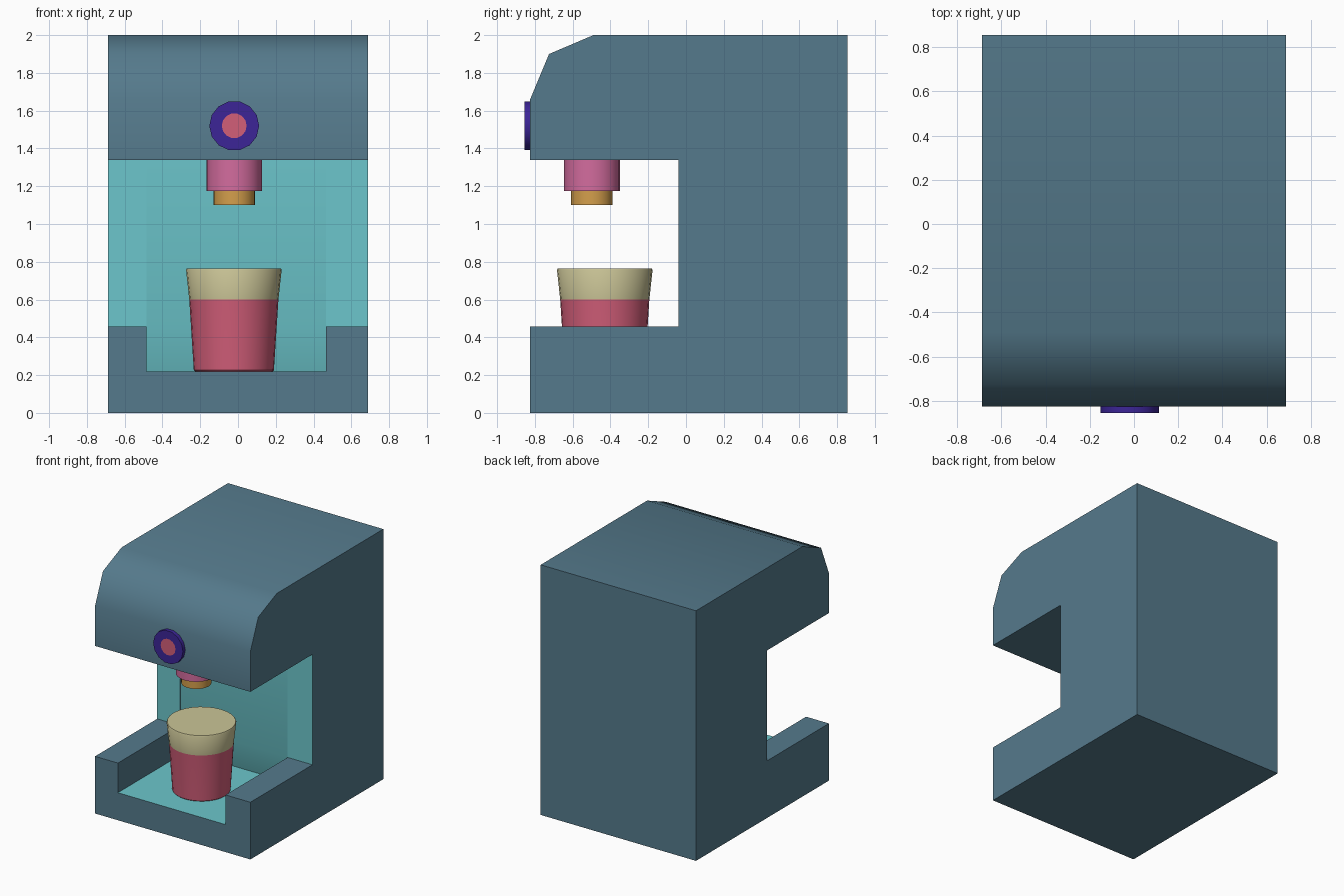
import bpy, bmesh, math
from mathutils import Matrix

if "Cube" in bpy.data.objects:
    bpy.data.objects.remove(bpy.data.objects["Cube"])


def srgb(h):
    vals = [int(h[i:i + 2], 16) / 255 for i in (0, 2, 4)]
    return [v / 12.92 if v <= 0.04045 else ((v + 0.055) / 1.055) ** 2.4 for v in vals] + [1]


def material(name, h):
    m = bpy.data.materials.new(name)
    m.diffuse_color = srgb(h)
    m.use_nodes = True
    m.node_tree.nodes["Principled BSDF"].inputs["Base Color"].default_value = m.diffuse_color
    return m


slate = material("slate_blue", "557A8C")
teal = material("teal", "6CC6CC")
rose = material("rose", "D25E79")
cream = material("cream", "CBC597")
pink = material("pink", "D36C9E")
amber = material("amber", "D49F4C")
purple = material("purple", "3C2597")


def finish(name, bm, mats, angle=None):
    bmesh.ops.recalc_face_normals(bm, faces=bm.faces)
    me = bpy.data.meshes.new(name)
    bm.to_mesh(me)
    bm.free()
    for m in mats:
        me.materials.append(m)
    ob = bpy.data.objects.new(name, me)
    bpy.context.collection.objects.link(ob)
    if angle:
        smooth(ob, angle)
    return ob


def smooth(ob, angle):
    bpy.ops.object.select_all(action='DESELECT')
    ob.select_set(True)
    bpy.context.view_layer.objects.active = ob
    bpy.ops.object.shade_smooth_by_angle(angle=math.radians(angle))


def extrude_profile(name, pts, x0, x1, mats):
    """Extrude a side (y, z) outline along x."""
    bm = bmesh.new()
    face = bm.faces.new([bm.verts.new((x0, y, z)) for y, z in pts])
    ext = bmesh.ops.extrude_face_region(bm, geom=[face])
    verts = [v for v in ext["geom"] if isinstance(v, bmesh.types.BMVert)]
    bmesh.ops.translate(bm, verts=verts, vec=(x1 - x0, 0, 0))
    return finish(name, bm, mats)


def lathe(name, pts, n, mats, loc, front=False, rule=None):
    """Closed turned solid from (radius, height); front=True points it to -y."""
    bm = bmesh.new()
    rings = [[bm.verts.new((r * math.cos(2 * math.pi * i / n),
                            r * math.sin(2 * math.pi * i / n), z)) for i in range(n)]
             for r, z in pts]
    for a, b in zip(rings, rings[1:]):
        for i in range(n):
            j = (i + 1) % n
            bm.faces.new((a[i], a[j], b[j], b[i]))
    bm.faces.new(rings[0][::-1])
    bm.faces.new(rings[-1])
    if rule:
        for f in bm.faces:
            f.material_index = int(rule(f))
    mat = Matrix.Translation(loc)
    if front:
        mat = mat @ Matrix.Rotation(math.pi / 2, 4, 'X')
    bmesh.ops.transform(bm, matrix=mat, verts=bm.verts)
    return finish(name, bm, mats, 35)


# Housing: C-shaped side outline with a rounded brow
body = extrude_profile("housing", [
    (-0.825, 0), (0.855, 0), (0.855, 2), (-0.49, 2), (-0.725, 1.9), (-0.825, 1.66),
    (-0.825, 1.34), (-0.04, 1.34), (-0.04, 0.457), (-0.825, 0.457)],
    -0.687, 0.687, [slate, teal])

# Tray channel and back panel cut
cutter = extrude_profile("channel_cutter", [
    (-1, 0.22), (0.03, 0.22), (-0.036, 0.457), (-0.036, 1.338), (-1, 1.338)],
    -0.485, 0.467, [slate, teal])
cutter.hide_render = True
mod = body.modifiers.new("channel", 'BOOLEAN')
mod.operation, mod.solver = 'DIFFERENCE', 'EXACT'
# The cutter stops short of the brow, which overhangs it at z = 1.34
mod.object = cutter
bpy.context.view_layer.objects.active = body
bpy.ops.object.modifier_apply(modifier=mod.name)
bpy.data.objects.remove(cutter)

# Teal on the channel floor and back panel only
for p in body.data.polygons:
    c = p.center
    inside = abs(c.x + 0.009) < 0.3 and -0.8 < c.y < 0.1 and 0.1 < c.z < 1.3
    p.material_index = int(inside and abs(p.normal.x) < 0.5)
smooth(body, 50)

# Spout under the brow
lathe("spout_collar", [(0.148, 1.175), (0.148, 1.34)], 24, [pink], (-0.02, -0.498, 0))
lathe("spout_tip", [(0.11, 1.1), (0.11, 1.175)], 24, [amber], (-0.02, -0.498, 0))

# Cup with a cream upper band
lathe("cup", [(0.206, 0.22), (0.212, 0.226), (0.236, 0.6), (0.253, 0.757), (0.249, 0.765)], 28,
      [rose, cream], (-0.022, -0.43, 0),
      rule=lambda f: f.calc_center_median().z > 0.61)

# Front button with an inset centre
lathe("button", [(0.132, 0), (0.132, 0.03), (0.066, 0.03)], 14, [purple, rose],
      (-0.02, -0.825, 1.52), front=True,
      rule=lambda f: len(f.verts) > 4 and f.calc_center_median().z > 0.02)
